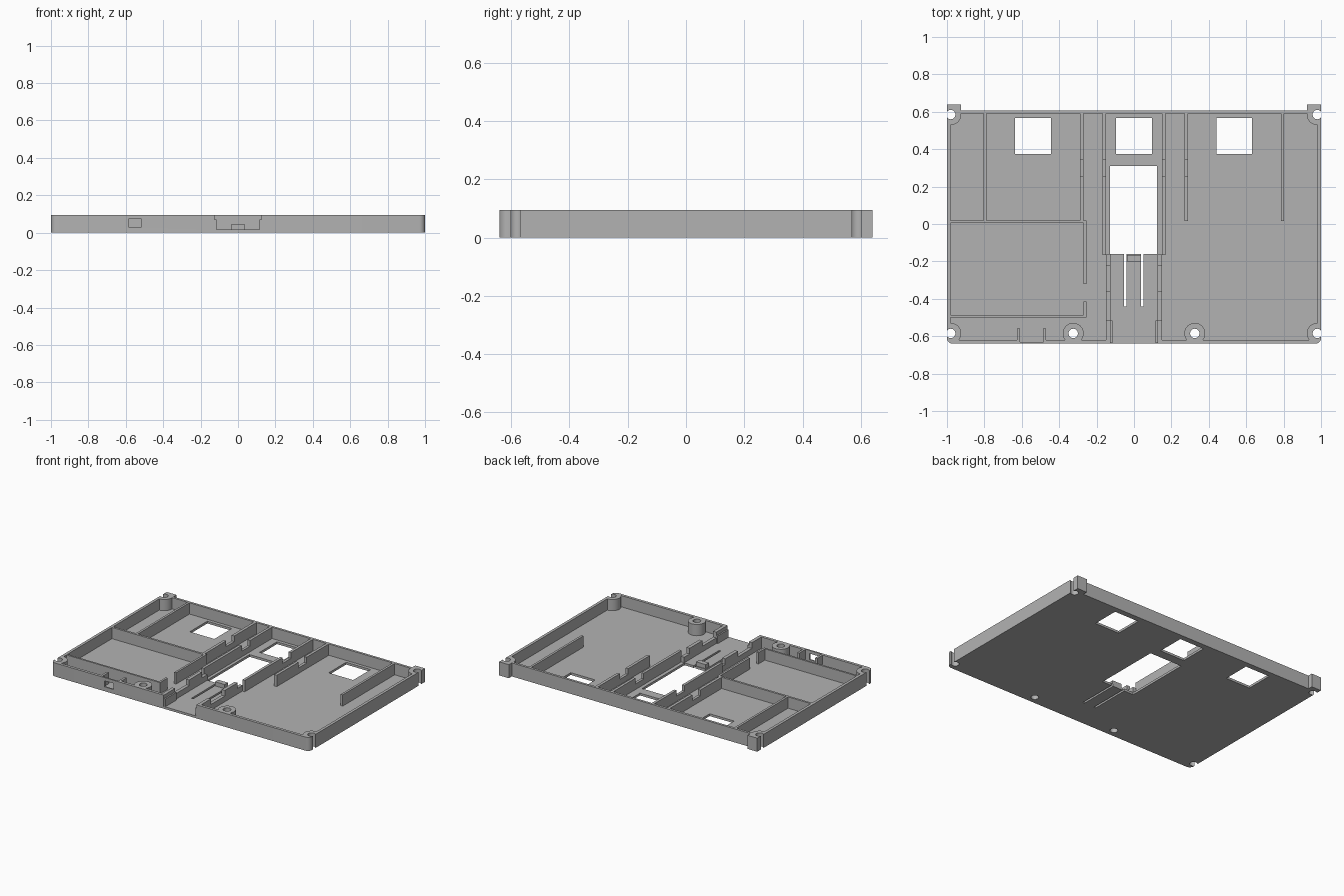
import bpy, bmesh, math

cube = bpy.data.objects.get("Cube")
if cube:
    bpy.data.objects.remove(cube, do_unlink=True)

TOP, FLOOR, MID = 0.095, 0.016, 0.055

grey = bpy.data.materials.new("plastic_grey")
grey.use_nodes = True
colour = (0.45, 0.45, 0.45, 1)
grey.diffuse_color = colour
grey.node_tree.nodes["Principled BSDF"].inputs["Base Color"].default_value = colour


def prism(name, outline, z0, z1):
    bm = bmesh.new()
    face = bm.faces.new([bm.verts.new((x, y, z0)) for x, y in outline])
    new = bmesh.ops.extrude_face_region(bm, geom=[face])["geom"]
    bmesh.ops.translate(bm, vec=(0, 0, z1 - z0),
                        verts=[v for v in new if isinstance(v, bmesh.types.BMVert)])
    bmesh.ops.recalc_face_normals(bm, faces=bm.faces)
    mesh = bpy.data.meshes.new(name)
    bm.to_mesh(mesh)
    bm.free()
    mesh.materials.append(grey)
    obj = bpy.data.objects.new(name, mesh)
    bpy.context.collection.objects.link(obj)
    return obj


def box(name, x0, x1, y0, y1, z0=FLOOR / 2, z1=TOP):
    return prism(name, [(x0, y0), (x1, y0), (x1, y1), (x0, y1)], z0, z1)


def arc(cx, cy, r, start, end, steps):
    angles = [math.radians(start + (end - start) * i / steps) for i in range(steps + 1)]
    return [(cx + r * math.cos(a), cy + r * math.sin(a)) for a in angles]


def cylinder(name, x, y, r, z0, z1):
    return prism(name, arc(x, y, r, 0, 360, 32)[:-1], z0, z1)


def cut(target, tools):
    # Subtract every tool, bake the result and discard the tools
    for tool in tools:
        mod = target.modifiers.new("cut", "BOOLEAN")
        mod.operation, mod.solver, mod.object = "DIFFERENCE", "EXACT", tool
    graph = bpy.context.evaluated_depsgraph_get()
    mesh = bpy.data.meshes.new_from_object(target.evaluated_get(graph))
    target.modifiers.clear()
    target.data = mesh
    for tool in tools:
        bpy.data.objects.remove(tool, do_unlink=True)


# Tray shell: rounded front corners and two ears at the back
half = arc(0.97, -0.61, 0.03, -90, 0, 6) + [(1, 0.64), (0.925, 0.64), (0.925, 0.607)]
tray = prism("tray", half + [(-x, y) for x, y in reversed(half)], 0, TOP)

# Interior cavity, leaving the screw bosses standing
screws = [(sx * x, y) for sx in (-1, 1)
          for x, y in ((0.98, 0.585), (0.98, -0.585), (0.325, -0.585))]
cavity = box("cavity", -0.98, 0.98, -0.62, 0.59, FLOOR, 0.2)
cut(cavity, [cylinder("boss", x, y, 0.056, -0.1, 0.3) for x, y in screws])

# Screw holes, floor windows, latch slots, port and channel mouth
tools = [cavity] + [cylinder("hole", x, y, 0.025, -0.1, 0.3) for x, y in screws]
for x in (-0.54, 0, 0.536):
    tools.append(box("window", x - 0.095, x + 0.095, 0.374, 0.567, -0.1, 0.3))
tools.append(box("main_window", -0.128, 0.124, -0.16, 0.31, -0.1, 0.3))
for x in (-0.047, 0.045):
    tools.append(box("slot", x - 0.007, x + 0.007, -0.44, -0.15, -0.1, 0.3))
tools.append(box("port", -0.585, -0.515, -0.7, -0.6, 0.03, 0.073))
tools.append(box("port_recess", -0.61, -0.485, -0.63, -0.6, FLOOR, 0.3))
tools.append(box("channel_mouth", -0.128, 0.128, -0.7, -0.6, FLOOR, 0.3))
cut(tray, tools)

# Latch nub on the flexible tongue
box("latch_nub", -0.037, 0.037, -0.2, -0.165, FLOOR / 2, 0.045)

# Compartment walls on the right side
box("compartment_back_wall", -0.985, -0.255, 0.005, 0.02)
box("compartment_front_wall", -0.985, -0.255, -0.5, -0.487)
box("compartment_side_wall", -0.27, -0.255, -0.32, 0.01)
box("compartment_side_stub", -0.27, -0.255, -0.49, -0.415)
for side, x in (("right", -0.797), ("left", 0.793)):
    box(side + "_outer_rib", x - 0.008, x + 0.008, 0.015, 0.595)

# Port guides
for x in (-0.617, -0.478):
    box("port_guide", x - 0.008, x + 0.008, -0.625, -0.56)


def stepped_rib(name, x0, x1, marks):
    # Wall running along y, whose height changes at each mark
    for i, (y0, y1, height) in enumerate(marks):
        box(f"{name}_{i}", min(x0, x1), max(x0, x1), y0, y1, FLOOR / 2, height)


# Mirrored notched ribs and channel rails
for side, s in (("left", 1), ("right", -1)):
    for label, x0, x1, end in (("middle_rib", 0.27, 0.29, 0.015),
                               ("inner_rib", 0.149, 0.168, -0.165)):
        stepped_rib(f"{side}_{label}", s * x0, s * x1,
                    [(end, 0.255, TOP), (0.255, 0.345, MID), (0.345, 0.595, TOP)])
    stepped_rib(f"{side}_channel_rail", s * 0.126, s * 0.15,
                [(-0.637, -0.515, TOP), (-0.515, -0.36, MID),
                 (-0.36, -0.22, TOP), (-0.22, -0.16, MID)])
    xs = sorted((s * 0.116, s * 0.128))
    box(f"{side}_channel_lip", *xs, -0.637, -0.515, FLOOR / 2, 0.07)

# Smooth round surfaces, sharp elsewhere
bpy.ops.object.select_all(action="DESELECT")
tray.select_set(True)
bpy.context.view_layer.objects.active = tray
bpy.ops.object.shade_smooth_by_angle(angle=math.radians(30))
